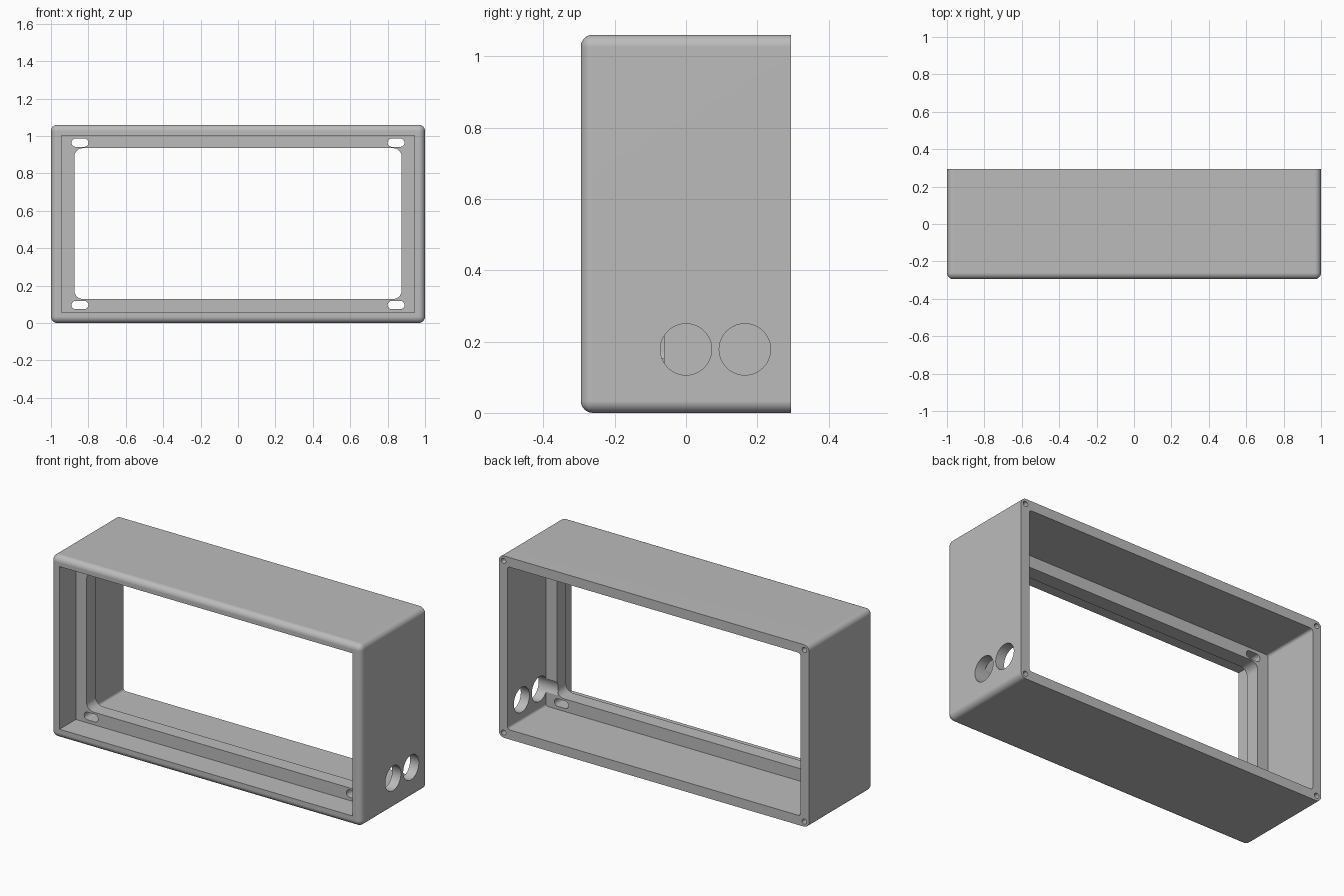
import bpy, bmesh, math
from mathutils import Matrix

default = bpy.data.objects.get("Cube")
if default:
    bpy.data.objects.remove(default, do_unlink=True)

W, D, H = 2.0, 0.59, 1.06
BACK, FRONT = D / 2, -D / 2
MID = H / 2
WALL = 0.056
LEDGE_FRONT, LEDGE_BACK = -0.145, -0.06

grey = bpy.data.materials.new("mid_grey")
grey.use_nodes = True
grey.diffuse_color = (0.5, 0.5, 0.5, 1)
grey.node_tree.nodes["Principled BSDF"].inputs["Base Color"].default_value = (0.5, 0.5, 0.5, 1)


def make_object(name, bm):
    bmesh.ops.recalc_face_normals(bm, faces=bm.faces)
    mesh = bpy.data.meshes.new(name)
    bm.to_mesh(mesh)
    bm.free()
    mesh.materials.append(grey)
    obj = bpy.data.objects.new(name, mesh)
    bpy.context.collection.objects.link(obj)
    return obj


def prism(name, x, z, width, height, radius, y0, y1, steps=8):
    """Rounded rectangle in the xz plane, extruded along y."""
    bm = bmesh.new()
    points = []
    if radius == 0:
        steps = 0
    for corner, (sx, sz) in enumerate([(1, 1), (-1, 1), (-1, -1), (1, -1)]):
        cx = x + sx * (width / 2 - radius)
        cz = z + sz * (height / 2 - radius)
        for i in range(steps + 1):
            a = math.pi / 2 * (corner + (i / steps if steps else 0))
            points.append((cx + radius * math.cos(a), y0, cz + radius * math.sin(a)))
    face = bm.faces.new([bm.verts.new(p) for p in points])
    extruded = bmesh.ops.extrude_face_region(bm, geom=[face])["geom"]
    bmesh.ops.translate(bm, vec=(0, y1 - y0, 0),
                        verts=[v for v in extruded if isinstance(v, bmesh.types.BMVert)])
    bmesh.ops.remove_doubles(bm, verts=bm.verts, dist=0.0001)
    return make_object(name, bm)


def cylinder(name, radius, length, matrix):
    bm = bmesh.new()
    bmesh.ops.create_cone(bm, cap_ends=True, segments=48, radius1=radius,
                          radius2=radius, depth=length, matrix=matrix)
    return make_object(name, bm)


# Outer block: every edge rounded except the square rear rim
bm = bmesh.new()
bmesh.ops.create_cube(bm, size=1, matrix=Matrix.Translation((0, 0, MID)) @ Matrix.Diagonal((W, D, H, 1)))
rounded = [e for e in bm.edges if any(v.co.y < 0 for v in e.verts)]
bmesh.ops.bevel(bm, geom=rounded, offset=0.034, segments=8, profile=0.5, affect="EDGES")
case = make_object("enclosure_frame", bm)

# Front recess, rear cavity and the window between them
inner_w, inner_h = W - 2 * WALL, H - 2 * WALL
cutters = [
    prism("front_recess", 0, MID, inner_w, inner_h, 0, FRONT - 0.1, LEDGE_FRONT),
    prism("rear_cavity", 0, MID, inner_w, inner_h, 0.015, LEDGE_BACK, BACK + 0.1),
    prism("window", 0, MID + 0.002, 1.75, 0.806, 0.045, LEDGE_FRONT - 0.05, LEDGE_BACK + 0.05),
]

# Mounting slots in the ledge and blind screw holes in the rear rim
for sx in (-1, 1):
    for sz in (-1, 1):
        cutters.append(prism("mounting_slot", sx * 0.845, MID + sz * 0.434, 0.09, 0.044, 0.0219,
                             LEDGE_FRONT - 0.04, LEDGE_BACK + 0.04))
        place = Matrix.Translation((sx * 0.97, BACK, MID + sz * 0.5)) @ Matrix.Rotation(math.pi / 2, 4, "X")
        cutters.append(cylinder("screw_hole", 0.015, 0.2, place))

# Two cable holes through one side wall
for y in (0.0, 0.165):
    place = Matrix.Translation((0.98, y, 0.178)) @ Matrix.Rotation(math.pi / 2, 4, "Y")
    cutters.append(cylinder("cable_hole", 0.072, 0.22, place))

for cutter in cutters:
    cutter.hide_render = True
    mod = case.modifiers.new(cutter.name, "BOOLEAN")
    mod.operation = "DIFFERENCE"
    mod.solver = "EXACT"
    mod.object = cutter

# Bake the cuts and drop the cutters
bpy.context.view_layer.update()
evaluated = case.evaluated_get(bpy.context.evaluated_depsgraph_get())
result = bpy.data.meshes.new_from_object(evaluated)
case.modifiers.clear()
case.data = result
case.data.name = "enclosure_frame"
for cutter in cutters:
    bpy.data.objects.remove(cutter, do_unlink=True)

# Smooth the rounded parts and keep flats flat
bpy.ops.object.select_all(action="DESELECT")
case.select_set(True)
bpy.context.view_layer.objects.active = case
bpy.ops.object.shade_smooth_by_angle(angle=math.radians(30))
weighted = case.modifiers.new("flat_faces", "WEIGHTED_NORMAL")
weighted.keep_sharp = True
